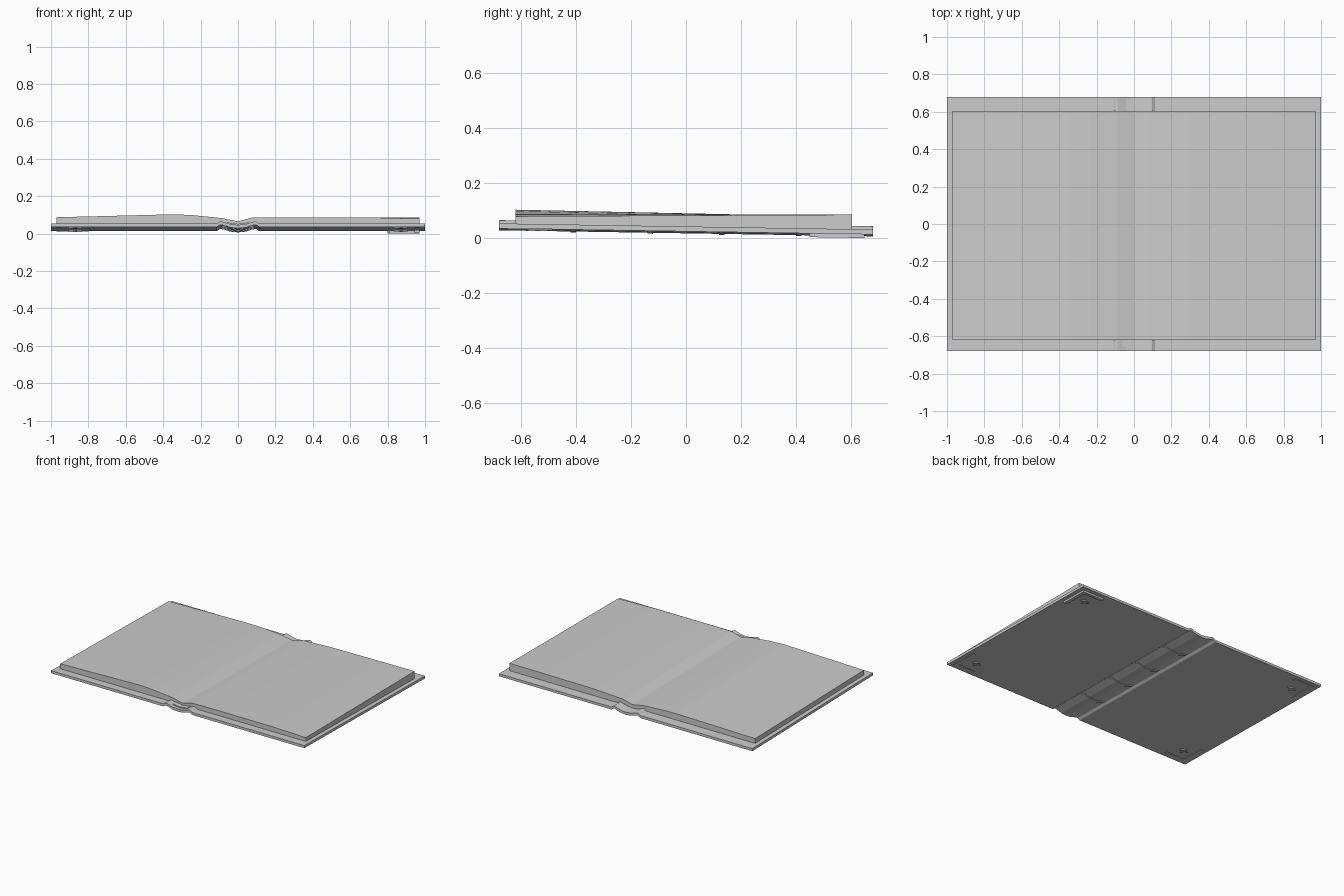
import bpy, bmesh, math

if "Cube" in bpy.data.objects:
    bpy.data.objects.remove(bpy.data.objects["Cube"])

Y = 0.68


def drop(y):
    # the whole book leans down slightly towards the back
    return -0.022 * (y + Y) / (2 * Y)


def obj_from(bm, name):
    bmesh.ops.recalc_face_normals(bm, faces=bm.faces)
    me = bpy.data.meshes.new(name)
    bm.to_mesh(me)
    bm.free()
    ob = bpy.data.objects.new(name, me)
    bpy.context.collection.objects.link(ob)
    return ob


def loft(name, sections):
    """sections: list of (y, lower points, upper points), all with the same x stations"""
    bm = bmesh.new()
    rows = []
    for y, low, up in sections:
        rows.append(([bm.verts.new((x, y, z)) for x, z in low],
                     [bm.verts.new((x, y, z)) for x, z in up]))
    n = len(rows[0][0])
    for (l0, u0), (l1, u1) in zip(rows, rows[1:]):
        for i in range(n - 1):
            bm.faces.new((l0[i], l1[i], l1[i + 1], l0[i + 1]))
            bm.faces.new((u0[i], u0[i + 1], u1[i + 1], u1[i]))
        for i in (0, n - 1):
            bm.faces.new((l0[i], u0[i], u1[i], l1[i]))
    for l, u in (rows[0], rows[-1]):
        for i in range(n - 1):
            bm.faces.new((l[i], l[i + 1], u[i + 1], u[i]))
    return obj_from(bm, name)


def strip(name, line, y0, y1, below, above):
    """slab following a cross-section line, leaning with the book"""
    secs = []
    for y in (y0, y1):
        d = drop(y)
        secs.append((y, [(x, z - below + d) for x, z in line],
                     [(x, z + above + d) for x, z in line]))
    return loft(name, secs)


# cover: two boards, hinge ridges and a shallow V spine
half = [(0.04, 0.041), (0.088, 0.056), (0.097, 0.055), (0.113, 0.044), (1.0, 0.044)]
cover_line = [(-x, z) for x, z in reversed(half)] + [(0, 0.037)] + half
strip("cover", cover_line, -Y, Y, 0.009, 0.009)

# raised bands across the spine
spine_line = [(-0.088, 0.054), (-0.04, 0.041), (0, 0.037), (0.04, 0.041), (0.088, 0.054)]
for i, y in enumerate((-0.41, -0.13, 0.13, 0.41)):
    strip(f"spine_band_{i}", spine_line, y - 0.01, y + 0.01, 0.0125, 0)

# end band between pages and spine
strip("head_band", [(-0.06, 0.046), (0, 0.038), (0.06, 0.046)], -0.655, -0.61, 0, 0.014)

# page block: x station, height at the front, height at the back
stations = [(-0.97, 0.087, 0.066), (-0.65, 0.095, 0.072), (-0.34, 0.103, 0.077),
            (-0.24, 0.098, 0.075), (-0.09, 0.083, 0.066), (0, 0.065, 0.050),
            (0.075, 0.085, 0.069), (0.3, 0.087, 0.080), (0.7, 0.086, 0.084),
            (0.97, 0.079, 0.085)]


def floor_z(x):
    return 0.040 if abs(x) < 0.05 else 0.050


pages = []
for y, k in ((-0.62, 1), (0.605, 2)):
    pages.append((y, [(s[0], floor_z(s[0]) + drop(y)) for s in stations],
                  [(s[0], s[k]) for s in stations]))
pg = loft("pages", pages)


# corner fittings under the boards: angled bracket and four-pointed stud
def prism(name, pts, z0, z1):
    bm = bmesh.new()
    lo = [bm.verts.new((x, y, z0 + drop(y))) for x, y in pts]
    hi = [bm.verts.new((x, y, z1 + drop(y))) for x, y in pts]
    bm.faces.new(lo)
    bm.faces.new(hi)
    n = len(pts)
    for i in range(n):
        bm.faces.new((lo[i], lo[(i + 1) % n], hi[(i + 1) % n], hi[i]))
    return obj_from(bm, name)


bracket = [(0.97, 0.65), (0.80, 0.65), (0.81, 0.628), (0.945, 0.628), (0.945, 0.46), (0.97, 0.45)]
for sx in (-1, 1):
    for sy in (-1, 1):
        side = ("right" if sx > 0 else "left") + ("_back" if sy > 0 else "_front")
        deep = 0.0215 if (sx, sy) == (1, 1) else 0.032
        prism("bracket_" + side, [(sx * x, sy * y) for x, y in bracket], deep, 0.04)
        star = []
        for k in range(8):
            r = 0.035 if k % 2 == 0 else 0.013
            a = k * math.pi / 4
            star.append((sx * 0.87 + r * math.cos(a), sy * 0.54 + r * math.sin(a)))
        prism("stud_" + side, star, 0.028, 0.04)
